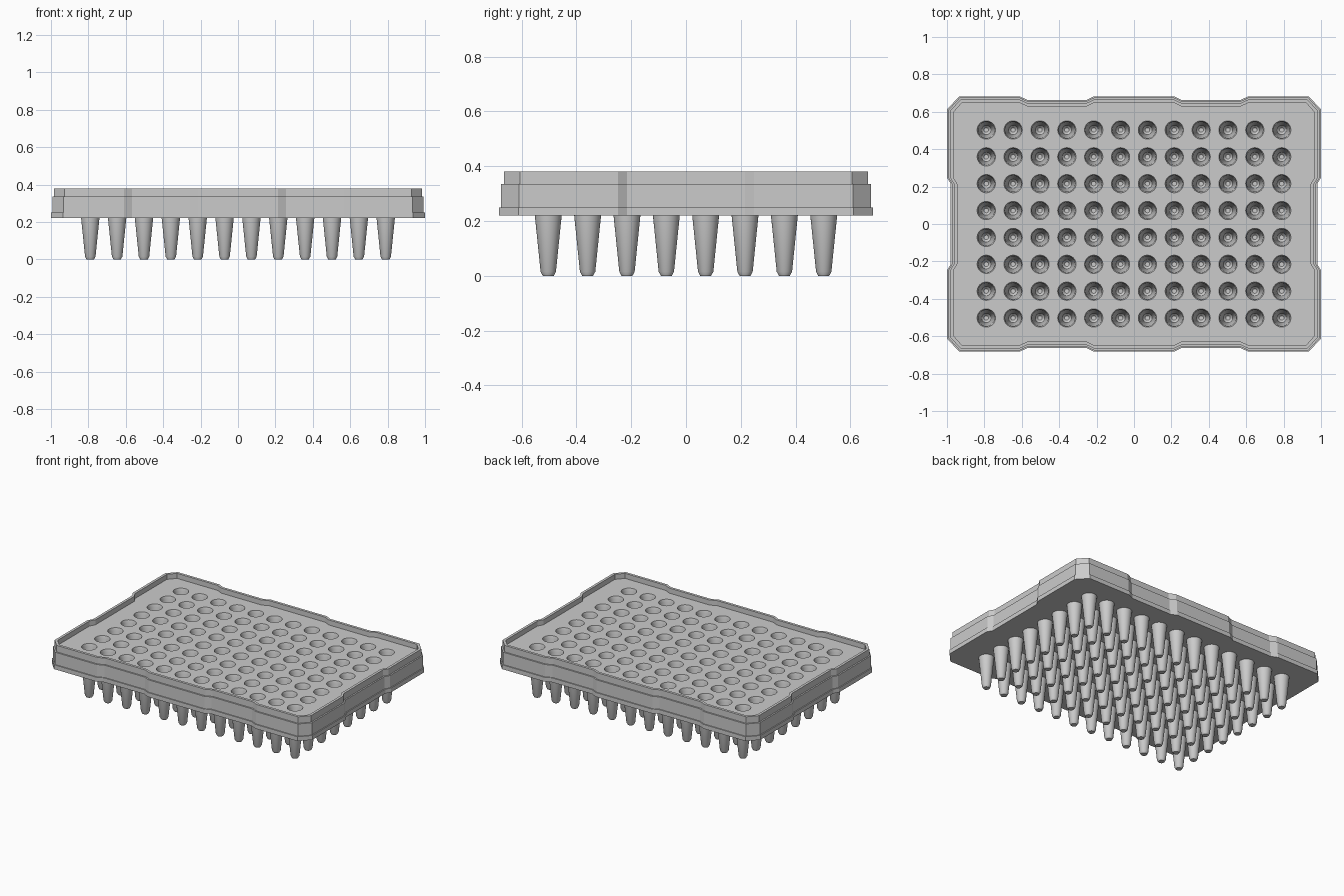
import bpy, bmesh, math

if "Cube" in bpy.data.objects:
    bpy.data.objects.remove(bpy.data.objects["Cube"])

PITCH = 0.1436
COLS, ROWS, SEG = 12, 8, 32
DECK, UNDER, TOP = 0.345, 0.22, 0.38


def outline(inset):
    """Plate outline, counter-clockwise, with cut corners and shallow side recesses."""
    w, h, d = 1 - inset, 0.682 - inset, 0.02
    k = 0.586 * inset
    q = [(w - d, 0.215), (w, 0.248), (w, h - 0.07 + k), (w - 0.065 + k, h),
         (0.61, h), (0.567, h - d), (0.257, h - d), (0.215, h)]
    r = q[::-1]
    return (q + [(-x, y) for x, y in r] + [(-x, -y) for x, y in q]
            + [(x, -y) for x, y in r])


def circle(r):
    return [(r * math.cos(2 * math.pi * i / SEG), r * math.sin(2 * math.pi * i / SEG))
            for i in range(SEG)]


def square(half):
    pts = []
    for x, y in circle(1):
        m = max(abs(x), abs(y))
        pts.append((half * x / m, half * y / m))
    return pts


def field(points):
    """Outline points pulled in to the rectangle that holds the wells."""
    a, b = COLS * PITCH / 2, ROWS * PITCH / 2
    return [(max(-a, min(a, x)), max(-b, min(b, y))) for x, y in points]


def skin(bm, loops):
    """Join successive (points, z) loops with quads; returns the vertex rings."""
    rings = [[bm.verts.new((x, y, z)) for x, y in pts] for pts, z in loops]
    for a, b in zip(rings, rings[1:]):
        n = len(a)
        for i in range(n):
            j = (i + 1) % n
            bm.faces.new((a[i], a[j], b[j], b[i]))
    return rings


def make(name, bm, smooth=False):
    bmesh.ops.remove_doubles(bm, verts=bm.verts[:], dist=1e-5)
    me = bpy.data.meshes.new(name)
    bm.to_mesh(me)
    bm.free()
    ob = bpy.data.objects.new(name, me)
    bpy.context.collection.objects.link(ob)
    if smooth:
        bpy.ops.object.select_all(action='DESELECT')
        ob.select_set(True)
        bpy.context.view_layer.objects.active = ob
        bpy.ops.object.shade_smooth_by_angle(angle=math.radians(25))
    return ob


# Stepped skirt, raised rim and the borders of deck and underside
bm = bmesh.new()
skin(bm, [(field(outline(0)), UNDER),
          (outline(0), UNDER), (outline(0), 0.25),
          (outline(0.007), 0.25), (outline(0.007), 0.335),
          (outline(0.017), 0.335), (outline(0.017), TOP),
          (outline(0.035), TOP), (outline(0.035), DECK),
          (field(outline(0.035)), DECK)])
make("plate_frame", bm)

# One well: deck cell with tapered bore, underside cell with tapered tube
bm = bmesh.new()
bore = skin(bm, [(square(PITCH / 2), DECK), (circle(0.049), DECK),
                 (circle(0.043), DECK - 0.02), (circle(0.025), 0.03),
                 (circle(0.012), 0.015)])
bm.faces.new(bore[-1])
tube = skin(bm, [(circle(0.02), 0), (circle(0.028), 0.015),
                 (circle(0.049), UNDER), (square(PITCH / 2), UNDER)])
bm.faces.new(tube[0][::-1])
wells = make("wells", bm, smooth=True)
wells.location = (-(COLS - 1) * PITCH / 2, -(ROWS - 1) * PITCH / 2, 0)

# Repeat the well over the grid
for label, count, step in (("columns", COLS, (PITCH, 0, 0)), ("rows", ROWS, (0, PITCH, 0))):
    mod = wells.modifiers.new(label, 'ARRAY')
    mod.count = count
    mod.use_relative_offset = False
    mod.use_constant_offset = True
    mod.constant_offset_displace = step
